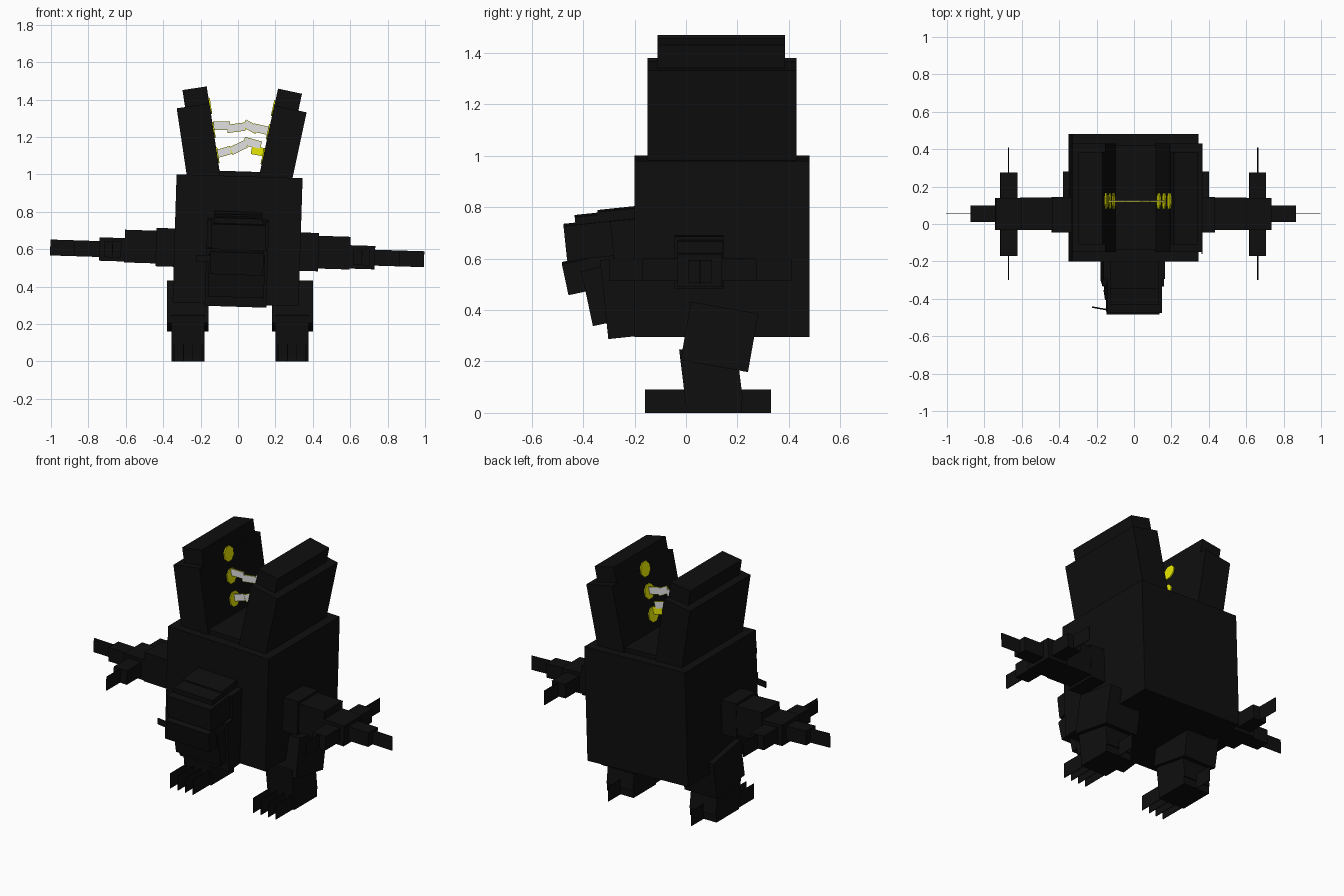
import bpy, bmesh, math
from mathutils import Matrix, Vector

cube = bpy.data.objects.get("Cube")
if cube:
    bpy.data.objects.remove(cube, do_unlink=True)


def material(name, rgb):
    m = bpy.data.materials.new(name)
    m.use_nodes = True
    m.diffuse_color = (*rgb, 1)
    m.node_tree.nodes["Principled BSDF"].inputs["Base Color"].default_value = (*rgb, 1)
    return m


BLACK = material("black", (0.0045, 0.0045, 0.0045))
YELLOW = material("yellow", (0.9, 0.9, 0.0))
GREY = material("pale_grey", (0.75, 0.75, 0.75))


def rot(axis, degrees, pivot=(0, 0, 0)):
    t = Matrix.Translation(Vector(pivot))
    return t @ Matrix.Rotation(math.radians(degrees), 4, axis) @ t.inverted()


def finish(name, bm, mat, matrix):
    bm.transform(matrix)
    bmesh.ops.recalc_face_normals(bm, faces=bm.faces)
    me = bpy.data.meshes.new(name)
    bm.to_mesh(me)
    bm.free()
    me.materials.append(mat)
    ob = bpy.data.objects.new(name, me)
    bpy.context.collection.objects.link(ob)
    return ob


def box(name, x, y, z, matrix=Matrix(), mat=BLACK):
    """Box from three (min, max) ranges, then moved by the matrix."""
    bm = bmesh.new()
    bmesh.ops.create_cube(bm, size=1)
    for v in bm.verts:
        v.co = [r[0] if c < 0 else r[1] for c, r in zip(v.co, (x, y, z))]
    return finish(name, bm, mat, matrix)


# The upper body leans slightly towards its left
LEAN = rot('Y', 1.8, (0, 0, 0.72))
SIDES = (("left", Matrix()), ("right", Matrix.Scale(-1, 4, (1, 0, 0))))

# Torso
box("torso", (-0.337, 0.337), (-0.2, 0.48), (0.305, 0.99), LEAN)
box("torso_top", (-0.13, 0.13), (-0.14, 0.42), (0.9, 1.016), LEAN)

# Tall back prongs with glowing spots on the inner faces
for side, mirror in SIDES:
    m = LEAN @ mirror @ Matrix.Translation((0.108, 0, 1.015)) @ rot('Y', 10.3)
    box(side + "_prong", (0, 0.177), (-0.15, 0.43), (-0.15, 0.365), m)
    box(side + "_prong_tip", (0.001, 0.132), (-0.11, 0.385), (0.3, 0.457), m)
    for i, h in enumerate((0.085, 0.22, 0.35)):
        bm = bmesh.new()
        bmesh.ops.create_cone(bm, cap_ends=True, segments=8, radius1=0.046,
                              radius2=0.046, depth=0.008)
        turn = rot('Y', 90) @ rot('Z', 22.5)
        finish(f"{side}_spot_{i + 1}", bm, YELLOW,
               m @ Matrix.Translation((-0.002, 0.122, h)) @ turn)

# Arms with a cross of stepped fingers and flat claws
ARM = (
    ("shoulder", (0.3, 0.435), (-0.045, 0.145), (0.495, 0.7)),
    ("forearm", (0.42, 0.603), (-0.033, 0.143), (0.51, 0.685)),
    ("hand", (0.6, 0.737), (-0.033, 0.14), (0.515, 0.64)),
    ("middle_finger", (0.73, 0.87), (0.01, 0.1), (0.535, 0.62)),
    ("side_fingers", (0.62, 0.71), (-0.17, 0.275), (0.535, 0.62)),
    ("middle_claw", (0.86, 1.0), (0.053, 0.057), (0.535, 0.62)),
    ("side_claws", (0.665, 0.669), (-0.3, 0.41), (0.535, 0.62)),
)
for side, mirror in SIDES:
    for part, x, y, z in ARM:
        box(f"{side}_{part}", x, y, z, LEAN @ mirror)

# Legs and clawed feet
for side, mirror in SIDES:
    m = Matrix.Translation((0.011, 0, 0)) @ mirror
    box(side + "_thigh", (0.17, 0.39), (-0.003, 0.263), (0.18, 0.411),
        m @ rot('X', -10, (0, 0.13, 0.295)))
    box(side + "_shin", (0.19, 0.366), (-0.008, 0.214), (0.03, 0.26),
        m @ rot('X', 7, (0, 0.1, 0.1)))
    box(side + "_foot", (0.19, 0.366), (0.0, 0.215), (0, 0.09), m)
    for i in range(4):
        x = 0.203 + i * 0.05
        box(f"{side}_toe_claw_{i + 1}", (x - 0.002, x + 0.002), (-0.16, 0.02), (0, 0.09), m)
    box(side + "_heel_claw", (0.276, 0.28), (0.2, 0.33), (0, 0.09), m)

# Head: upper half tips slightly down
UP = LEAN @ rot('X', 6, (0, -0.2, 0.8))
box("head_crown", (-0.13, 0.13), (-0.345, -0.1), (0.6, 0.8), UP)
box("head_cheeks", (-0.165, 0.165), (-0.3, -0.1), (0.6, 0.76), UP)
box("head_brow", (-0.13, 0.13), (-0.435, -0.25), (0.66, 0.79), UP)
box("head_snout", (-0.142, 0.15), (-0.482, -0.25), (0.625, 0.76), UP)

# Lower jaw: stepped boxes tipped the same way
JAW = (
    ("jaw_back", 0.165, (-0.302, -0.1), (0.292, 0.6), 6),
    ("jaw_middle", 0.15, (-0.362, -0.15), (0.342, 0.56), 12),
    ("jaw_front", 0.142, (-0.457, -0.2), (0.462, 0.585), 12),
)
for name, w, y, z, tilt in JAW:
    box(name, (-w, w), y, z, LEAN @ rot('X', tilt, (0, y[0], z[0])))

# Thin straw held in the mouth
box("mouth_straw", (-0.225, -0.1), (-0.449, -0.441), (0.53, 0.565),
    rot('Z', -10, (-0.22, -0.445, 0)))


# Jagged sparks between the prongs: pale plates with a yellow rim
def spark(name, a, b, core):
    (x0, z0), (x1, z1) = a, b
    half = math.hypot(x1 - x0, z1 - z0) / 2
    m = Matrix.Translation(((x0 + x1) / 2, 0.122, (z0 + z1) / 2)) \
        @ rot('Y', -math.degrees(math.atan2(z1 - z0, x1 - x0)))
    box(name + "_rim", (-half - 0.003, half + 0.003), (-0.002, 0.002), (-0.022, 0.022), m, YELLOW)
    if core:
        box(name + "_core", (-half, half), (-0.004, 0.004), (-0.019, 0.019), m, GREY)


UPPER = (((-0.13, 1.26), (-0.045, 1.26)), ((-0.055, 1.243), (0.035, 1.255)),
         ((0.035, 1.272), (0.1, 1.237)), ((0.085, 1.25), (0.16, 1.233)))
LOWER = (((-0.11, 1.11), (-0.04, 1.13)), ((-0.035, 1.125), (0.04, 1.162)),
         ((0.035, 1.178), (0.12, 1.155)), ((0.075, 1.13), (0.14, 1.118)))
for label, row in (("upper_spark", UPPER), ("lower_spark", LOWER)):
    for i, (a, b) in enumerate(row):
        spark(f"{label}_{i + 1}", a, b, not (label == "lower_spark" and i == 3))
